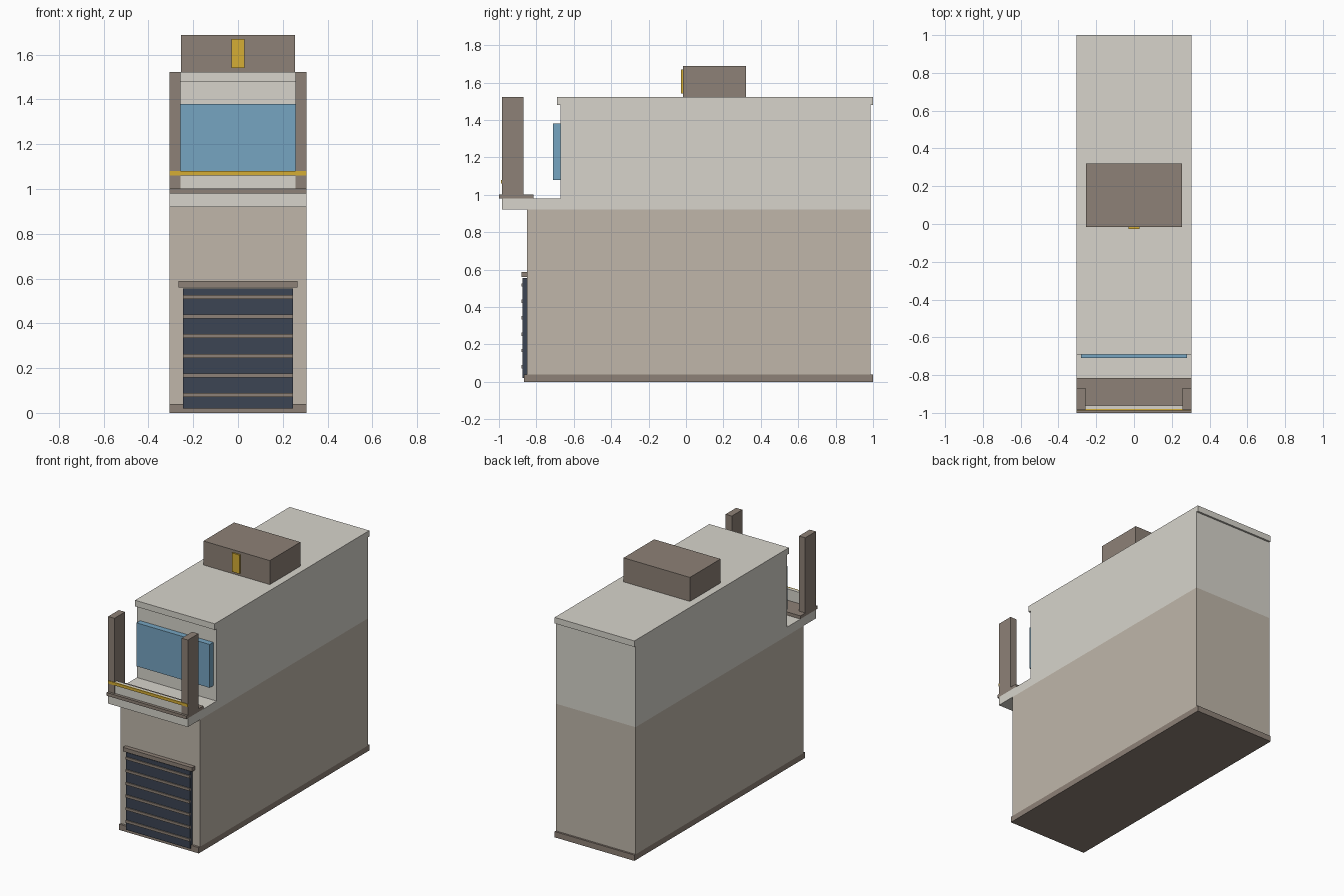
import bpy
import bmesh

if "Cube" in bpy.data.objects:
    bpy.data.objects.remove(bpy.data.objects["Cube"])


def material(name, rgb):
    m = bpy.data.materials.new(name)
    m.diffuse_color = tuple((c / 255) ** 2.2 for c in rgb) + (1,)
    m.use_nodes = True
    m.node_tree.nodes["Principled BSDF"].inputs["Base Color"].default_value = m.diffuse_color
    return m


CREAM = material("cream", (214, 211, 202))
TAN = material("tan", (190, 181, 168))
BROWN = material("brown", (140, 128, 118))
BLUE = material("glass", (117, 163, 192))
DARK = material("dark", (62, 70, 84))
YELLOW = material("yellow", (212, 172, 56))


def box(name, x, y, z, mat):
    """Box spanning the given (low, high) ranges."""
    bm = bmesh.new()
    bmesh.ops.create_cube(bm, size=1)
    for v in bm.verts:
        v.co = [r[0] if c < 0 else r[1] for c, r in zip(v.co, (x, y, z))]
    mesh = bpy.data.meshes.new(name)
    bm.to_mesh(mesh)
    bm.free()
    mesh.materials.append(mat)
    ob = bpy.data.objects.new(name, mesh)
    bpy.context.collection.objects.link(ob)
    return ob


def wide(half):
    return (-half, half)


W = 0.305

# Main block: plinth, lower storey, upper storey, roof cap
box("plinth", wide(W), (-0.865, 1.0), (0, 0.04), BROWN)
box("lower_storey", wide(W), (-0.85, 0.987), (0.04, 0.92), TAN)
box("upper_storey", wide(W), (-0.67, 0.987), (0.92, 1.48), CREAM)
box("roof_cap", wide(W), (-0.69, 1.0), (1.48, 1.522), CREAM)

# Balcony with corner posts, parapet and accent strip
box("balcony_slab", wide(W), (-0.985, -0.67), (0.92, 0.98), CREAM)
box("balcony_ledge", wide(W), (-1.0, -0.815), (0.98, 1.002), BROWN)
for side, name in ((-1, "left_post"), (1, "right_post")):
    xs = sorted((side * 0.257, side * W))
    box(name, xs, (-0.984, -0.868), (1.002, 1.522), BROWN)
box("parapet", wide(0.257), (-0.98, -0.96), (1.002, 1.08), CREAM)
box("accent_strip", wide(W), (-0.988, -0.978), (1.06, 1.08), YELLOW)

# Window above the balcony
box("window", wide(0.28), (-0.71, -0.67), (1.08, 1.38), BLUE)

# Roller shutter with slats and lintel
box("shutter", wide(0.245), (-0.873, -0.85), (0.02, 0.555), DARK)
for i in range(6):
    z = 0.08 + i * 0.0875
    box(f"shutter_slat_{i + 1}", wide(0.245), (-0.88, -0.866), (z - 0.009, z + 0.009), BROWN)
box("lintel", wide(0.265), (-0.88, -0.85), (0.56, 0.588), BROWN)

# Rooftop unit with accent plate
box("roof_unit", wide(0.254), (-0.015, 0.32), (1.522, 1.688), BROWN)
box("roof_unit_plate", wide(0.028), (-0.026, -0.015), (1.54, 1.67), YELLOW)
